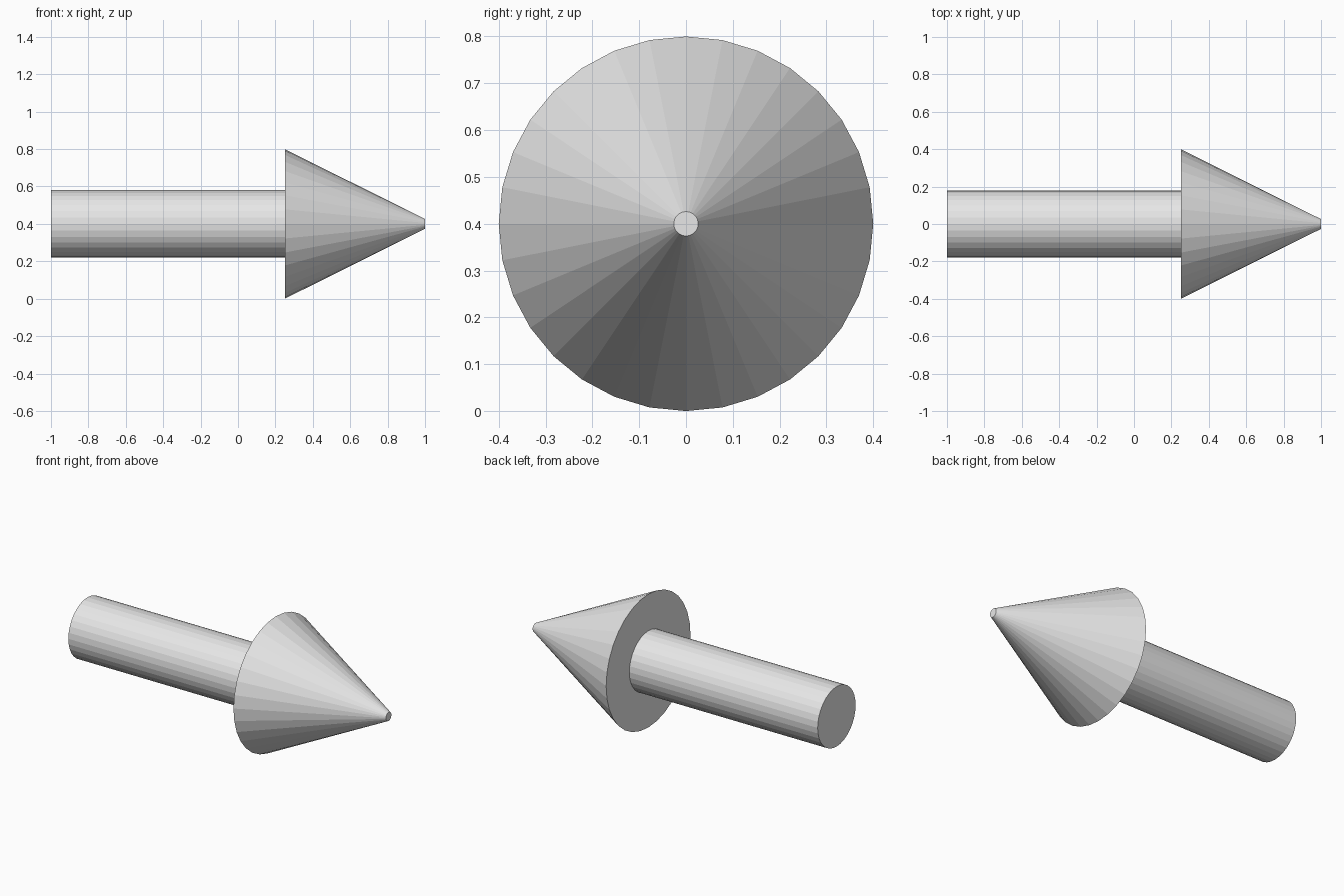
import bpy
from math import pi

cube = bpy.data.objects.get("Cube")
if cube:
    bpy.data.objects.remove(cube, do_unlink=True)

SIDES = 32
AXIS_Z = 0.4      # height of the arrow's centre line
NECK_X = 0.25     # where the shaft meets the head

grey = bpy.data.materials.new("light_grey")
grey.use_nodes = True
colour = (0.8, 0.8, 0.8, 1)
grey.diffuse_color = colour
grey.node_tree.nodes["Principled BSDF"].inputs["Base Color"].default_value = colour


def tapered_rod(name, x_start, x_end, r_start, r_end):
    """Flat-faced round part lying along x."""
    bpy.ops.mesh.primitive_cone_add(
        vertices=SIDES, radius1=r_start, radius2=r_end, depth=x_end - x_start,
        location=((x_start + x_end) / 2, 0, AXIS_Z), rotation=(0, pi / 2, 0))
    part = bpy.context.object
    part.name = name
    part.data.materials.append(grey)
    return part


# Straight shaft and blunt-tipped conical head
tapered_rod("arrow_shaft", -1, NECK_X, 0.18, 0.18)
tapered_rod("arrow_head", NECK_X, 1, 0.4, 0.026)
